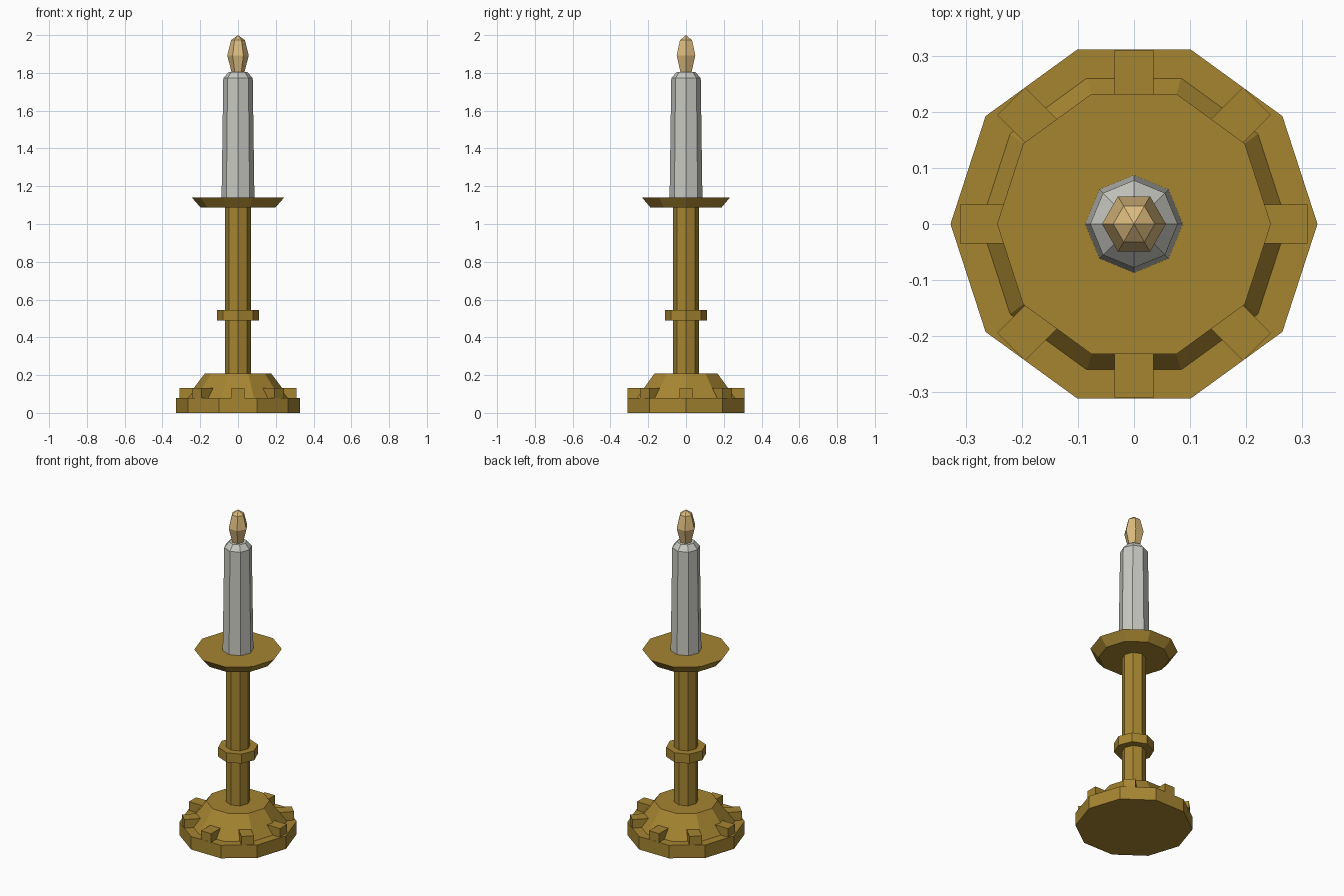
import bpy, bmesh, math
from mathutils import Matrix

if "Cube" in bpy.data.objects:
    bpy.data.objects.remove(bpy.data.objects["Cube"])


def material(name, rgb):
    m = bpy.data.materials.new(name)
    m.diffuse_color = (*rgb, 1)
    m.use_nodes = True
    m.node_tree.nodes["Principled BSDF"].inputs["Base Color"].default_value = m.diffuse_color
    return m


brass = material("brass", (0.38, 0.235, 0.031))
wax = material("wax", (0.58, 0.58, 0.54))
glow = material("flame_yellow", (0.72, 0.50, 0.21))


def finish(name, bm, mat):
    bmesh.ops.recalc_face_normals(bm, faces=bm.faces)
    me = bpy.data.meshes.new(name)
    bm.to_mesh(me)
    bm.free()
    me.materials.append(mat)
    ob = bpy.data.objects.new(name, me)
    bpy.context.collection.objects.link(ob)
    return ob


def turned(name, sides, profile, mat):
    """Closed faceted solid from (radius, height) pairs; radius 0 makes a tip."""
    bm = bmesh.new()
    rings = []
    for r, z in profile:
        n = sides if r else 1
        rings.append([bm.verts.new((r * math.cos(math.tau * i / sides),
                                    r * math.sin(math.tau * i / sides), z)) for i in range(n)])
    for a, b in zip(rings, rings[1:]):
        for i in range(sides):
            j = (i + 1) % sides
            if len(b) == 1:
                bm.faces.new((a[i], a[j], b[0]))
            else:
                bm.faces.new((a[i], a[j], b[j], b[i]))
    for ring in (rings[0], rings[-1]):
        if len(ring) > 1:
            bm.faces.new(ring)
    return finish(name, bm, mat)


# Foot: flat plinth with a sloping collar on top
turned("base_plinth", 10, [(0.327, 0), (0.327, 0.08)], brass)
turned("base_collar", 10, [(0.273, 0.08), (0.176, 0.208)], brass)

# Eight studs around the foot
for k in range(8):
    bm = bmesh.new()
    bmesh.ops.create_cube(bm, size=1)
    place = (Matrix.Rotation(k * math.tau / 8, 4, 'Z')
             @ Matrix.Translation((0.255, 0, 0.1055))
             @ Matrix.Diagonal((0.11, 0.07, 0.055, 1)))
    bm.transform(place)
    finish(f"base_stud_{k + 1}", bm, brass)

# Stem, its ring and the drip tray
turned("stem", 8, [(0.068, 0.2), (0.068, 1.1)], brass)
turned("stem_ring", 8, [(0.112, 0.488), (0.112, 0.546)], brass)
turned("drip_tray", 10, [(0.198, 1.087), (0.244, 1.14)], brass)

# Candle and flame
turned("candle", 8, [(0.087, 1.135), (0.078, 1.772), (0.05, 1.805)], wax)
turned("flame", 6, [(0.034, 1.803), (0.057, 1.893), (0.037, 1.973), (0, 2.0)], glow)
